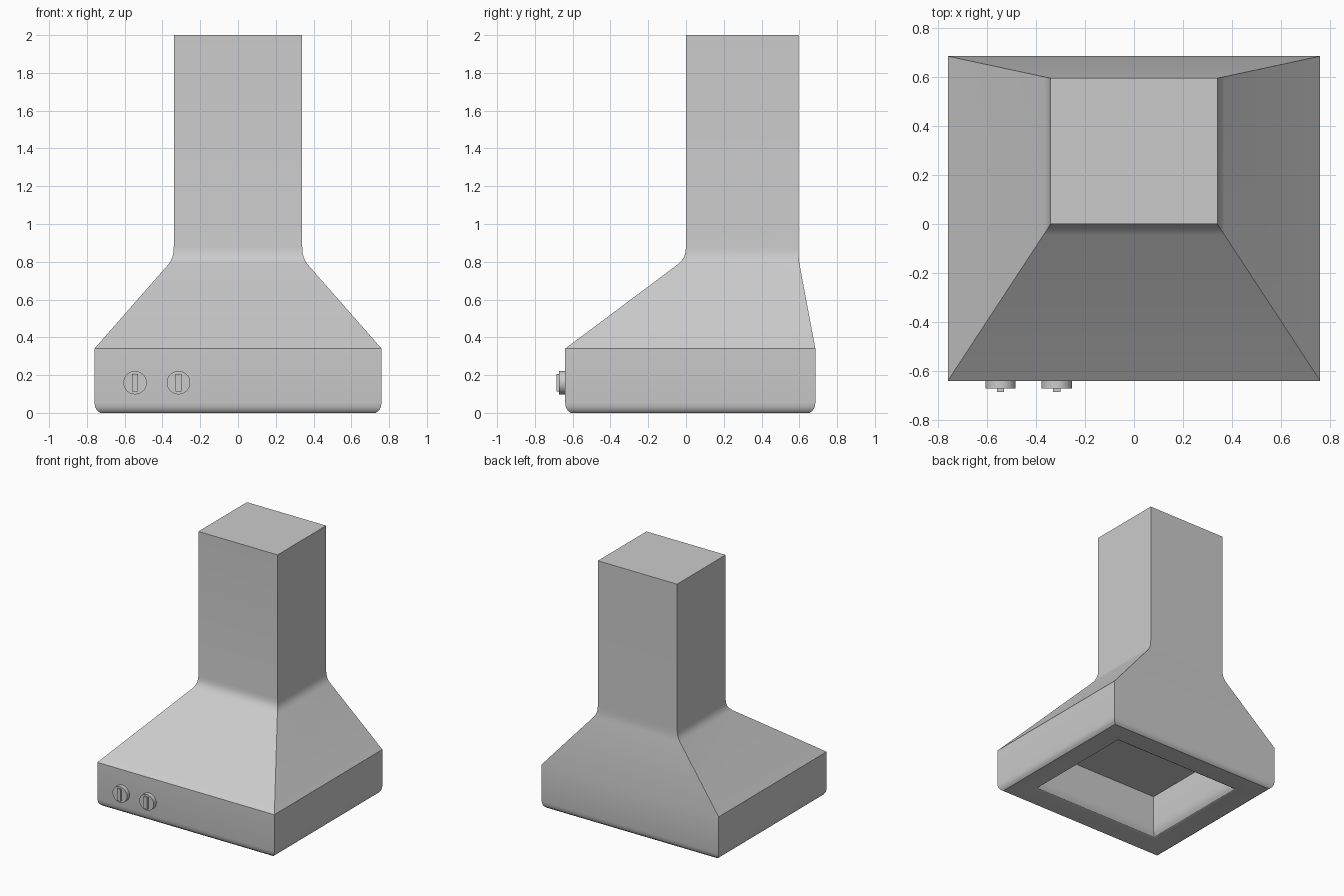
import bpy, bmesh
from math import radians, cos, sin, pi
from mathutils import Matrix

cube = bpy.data.objects.get("Cube")
if cube:
    bpy.data.objects.remove(cube, do_unlink=True)

steel = bpy.data.materials.new("brushed_steel")
steel.use_nodes = True
colour = (0.6, 0.6, 0.6, 1)
steel.diffuse_color = colour
steel.node_tree.nodes["Principled BSDF"].inputs["Base Color"].default_value = colour


def finish(bm, name):
    bmesh.ops.recalc_face_normals(bm, faces=bm.faces)
    mesh = bpy.data.meshes.new(name)
    bm.to_mesh(mesh)
    bm.free()
    mesh.materials.append(steel)
    obj = bpy.data.objects.new(name, mesh)
    bpy.context.collection.objects.link(obj)
    bpy.ops.object.select_all(action='DESELECT')
    obj.select_set(True)
    bpy.context.view_layer.objects.active = obj
    bpy.ops.object.shade_smooth_by_angle(angle=radians(30))
    return obj


HALF, FRONT, BACK = 0.76, -0.64, 0.685     # canopy footprint
FLUE, FLUE_FRONT, FLUE_BACK = 0.34, 0.0, 0.595


def inset_ring(d, z):
    x, f, b = HALF - d, FRONT + d, BACK - d
    return [(-x, f, z), (x, f, z), (x, b, z), (-x, b, z)]


def taper_ring(t, z):
    x = HALF + (FLUE - HALF) * t
    f = FRONT + (FLUE_FRONT - FRONT) * t
    b = BACK + (FLUE_BACK - BACK) * t
    return [(-x, f, z), (x, f, z), (x, b, z), (-x, b, z)]


# Hood: recess ceiling, inner wall, rounded lip, canopy, taper and flue
rings = [inset_ring(0.23, 0.33), inset_ring(0.23, 0.1)]
for i in range(1, 5):                       # inner lip
    a = pi / 2 * i / 4
    rings.append(inset_ring(0.19 + 0.04 * cos(a), 0.1 - 0.095 * sin(a)))
rings += [inset_ring(0.03, 0.0), inset_ring(0.014, 0.012),
          inset_ring(0.004, 0.03), inset_ring(0, 0.055)]
rings += [taper_ring(t, z) for t, z in
          [(0, 0.34), (0.93, 0.785), (0.962, 0.805), (0.983, 0.825),
           (0.995, 0.85), (1, 0.88), (1, 2)]]

bm = bmesh.new()
loops = [[bm.verts.new(p) for p in ring] for ring in rings]
for low, high in zip(loops, loops[1:]):
    for i in range(4):
        j = (i + 1) % 4
        bm.faces.new((low[i], low[j], high[j], high[i]))
bm.faces.new(loops[0])
bm.faces.new(loops[-1])
finish(bm, "range_hood")

# Control knobs on the front panel, each with a raised grip
for side, x in (("outer", -0.545), ("inner", -0.315)):
    bm = bmesh.new()
    bmesh.ops.create_cone(
        bm, cap_ends=True, segments=32, radius1=0.062, radius2=0.062, depth=0.036,
        matrix=Matrix.Translation((x, -0.654, 0.16)) @ Matrix.Rotation(pi / 2, 4, 'X'))
    finish(bm, side + "_knob")

    bm = bmesh.new()
    bmesh.ops.create_cube(
        bm, size=1, matrix=Matrix.Translation((x, -0.675, 0.16))
        @ Matrix.Diagonal((0.03, 0.02, 0.094, 1)))
    finish(bm, side + "_knob_grip")
